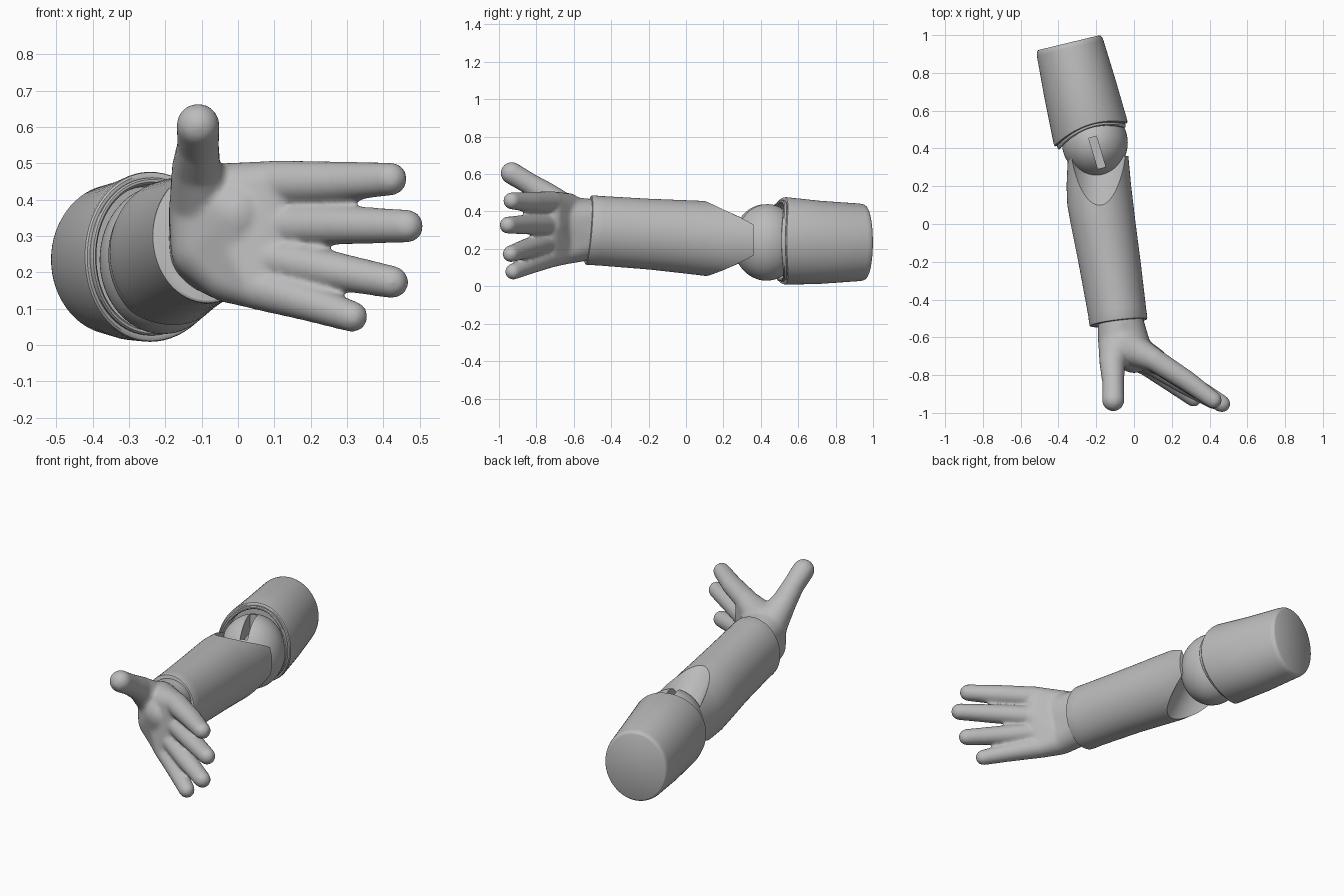
import bpy, bmesh, math
from mathutils import Vector, Matrix

cube = bpy.data.objects.get("Cube")
if cube:
    bpy.data.objects.remove(cube, do_unlink=True)

GREY = (0.5, 0.5, 0.5, 1)
grey = bpy.data.materials.new("matte grey")
grey.use_nodes = True
grey.diffuse_color = GREY
grey.node_tree.nodes["Principled BSDF"].inputs["Base Color"].default_value = GREY
Z = Vector((0, 0, 1))


def make(name, bm):
    bmesh.ops.recalc_face_normals(bm, faces=bm.faces)
    me = bpy.data.meshes.new(name)
    bm.to_mesh(me)
    bm.free()
    me.materials.append(grey)
    ob = bpy.data.objects.new(name, me)
    bpy.context.collection.objects.link(ob)
    return ob


def activate(ob):
    bpy.ops.object.select_all(action='DESELECT')
    ob.select_set(True)
    bpy.context.view_layer.objects.active = ob


def smooth(ob, angle=35):
    activate(ob)
    bpy.ops.object.shade_smooth_by_angle(angle=math.radians(angle))


def apply_mod(ob, kind, **settings):
    activate(ob)
    mod = ob.modifiers.new(kind.lower(), kind)
    for key, value in settings.items():
        setattr(mod, key, value)
    bpy.ops.object.modifier_apply(modifier=mod.name)


def cut(ob, cutter):
    cutter.hide_render = True
    apply_mod(ob, 'BOOLEAN', operation='DIFFERENCE', solver='EXACT', object=cutter)
    bpy.data.objects.remove(cutter, do_unlink=True)


def ring(centre, rx, rz, side=Vector((1, 0, 0)), lean=Vector(), arch=Vector(), n=64):
    """Ellipse; lean tilts it with height, arch pushes its top and bottom."""
    pts = []
    for i in range(n):
        c, s = math.cos(math.tau * i / n), math.sin(math.tau * i / n)
        pts.append(Vector(centre) + side * rx * c + (Z * rz + lean) * s + arch * s * s)
    return pts


def loft(name, rings):
    bm = bmesh.new()
    rows = [[bm.verts.new(p) for p in r] for r in rings]
    for a, b in zip(rows, rows[1:]):
        for i in range(len(a)):
            j = (i + 1) % len(a)
            bm.faces.new((a[i], a[j], b[j], b[i]))
    bm.faces.new(rows[0])
    bm.faces.new(rows[-1])
    return make(name, bm)


def hull(bm, balls):
    """Add the convex hull of several spheres (x, y, z, radius)."""
    part = bmesh.new()
    for x, y, z, r in balls:
        bmesh.ops.create_uvsphere(part, u_segments=24, v_segments=14, radius=r,
                                  matrix=Matrix.Translation((x, y, z)))
    out = bmesh.ops.convex_hull(part, input=part.verts)
    loose = {v for v in out["geom_interior"] + out["geom_unused"]
             if isinstance(v, bmesh.types.BMVert)}
    bmesh.ops.delete(part, geom=list(loose), context='VERTS')
    me = bpy.data.meshes.new("temp")
    part.to_mesh(me)
    part.free()
    bm.from_mesh(me)
    bpy.data.meshes.remove(me)


# Upper arm: tapered sleeve with a stepped, arched and hollow lip
back = Vector((-0.345, 0.96, 0.235))
axis = Vector((0.235, -0.972, 0)).normalized()
across = Vector((0.972, 0.235, 0)).normalized()
sleeve = [(0, .19), (.004, .197), (.012, .203), (.03, .207), (.25, .222), (.485, .234),
          (.497, .232), (.502, .226), (.502, .217), (.515, .217), (.522, .212),
          (.522, .205), (.512, .199), (.44, .195)]
rings = []
for t, r in sleeve:
    f = max(0, (t - .25) / .25)
    side = (across + Vector((0, .08 * f, 0))).normalized()
    rings.append(ring(back + axis * t + Z * .008 * f, r * .875, r, side, arch=-axis * .05 * f))
smooth(loft("upper_arm", rings))

# Elbow ball with a slot in its top
bm = bmesh.new()
bmesh.ops.create_uvsphere(bm, u_segments=64, v_segments=32, radius=1,
                          matrix=Matrix.Translation((-.207, .43, .235))
                          @ Matrix.Diagonal((.174, .18, .205, 1)))
ball = make("elbow_ball", bm)
bm = bmesh.new()
bmesh.ops.create_cube(bm, size=1, matrix=Matrix.Translation((-.195, .378, .41))
                      @ Matrix.Rotation(.29, 4, 'Z') @ Matrix.Diagonal((.042, .17, .16, 1)))
cut(ball, make("slot_cutter", bm))
smooth(ball)

# Forearm: oval loft, wrist end leaning, scooped above and below at the elbow
cuff_side = Vector((.99, .12, 0))
lean = Vector((0, .015, 0))
sections = [(-.083, -.524, .30, .146, .178), (-.083, -.521, .30, .153, .184),
            (-.083, -.512, .30, .155, .186), (-.09, -.46, .297, .155, .185),
            (-.13, -.2, .279, .165, .189), (-.163, 0, .264, .172, .196),
            (-.178, .1, .256, .175, .200), (-.186, .2, .247, .171, .200),
            (-.190, .36, .245, .160, .200)]
rings = []
for x, y, z, rx, rz in sections:
    end = y < -.4
    rings.append(ring((x, y, z), rx, rz, cuff_side if end else Vector((1, 0, 0)),
                      lean if end else Vector()))
forearm = loft("forearm", rings)
for sign in (1, -1):
    scoop = [ring((-.187, y, .25 + sign * (.205 - (y - .1) + .25)), .16, .25)
             for y in (.05, .2, .5)]
    cut(forearm, loft("scoop_cutter", scoop))
smooth(forearm, 30)

# Hand: sphere hulls for palm, thumb and fingers fused into one skin
bm = bmesh.new()
hull(bm, [(-.075, -.49, .35, .115), (-.075, -.49, .26, .115), (-.08, -.63, .27, .105),
          (-.09, -.63, .38, .1), (-.02, -.66, .2, .085), (0, -.69, .36, .1)])
hull(bm, [(-.02, -.66, .2, .085), (-.06, -.64, .40, .1), (.1, -.715, .445, .062),
          (.11, -.72, .32, .065), (.05, -.73, .165, .066)])
thumb = [(-.09, -.63, .38, .1), (-.115, -.74, .485, .068),
         (-.11, -.84, .55, .058), (-.11, -.932, .605, .06)]
fingers = [[(.1, -.715, .447, .062), (.28, -.83, .45, .055), (.42, -.932, .457, .046)],
           [(.1, -.72, .33, .058), (.3, -.85, .33, .053), (.465, -.952, .327, .046)],
           [(.08, -.735, .24, .058), (.26, -.845, .205, .053), (.425, -.937, .173, .045)],
           [(.05, -.73, .16, .062), (.2, -.84, .115, .051), (.315, -.925, .078, .043)]]
for digit in [thumb] + fingers:
    for a, b in zip(digit, digit[1:]):
        hull(bm, [a, b])
hand = make("hand", bm)
apply_mod(hand, 'REMESH', mode='VOXEL', voxel_size=.009)
apply_mod(hand, 'SMOOTH', factor=.5, iterations=12)
smooth(hand, 80)
